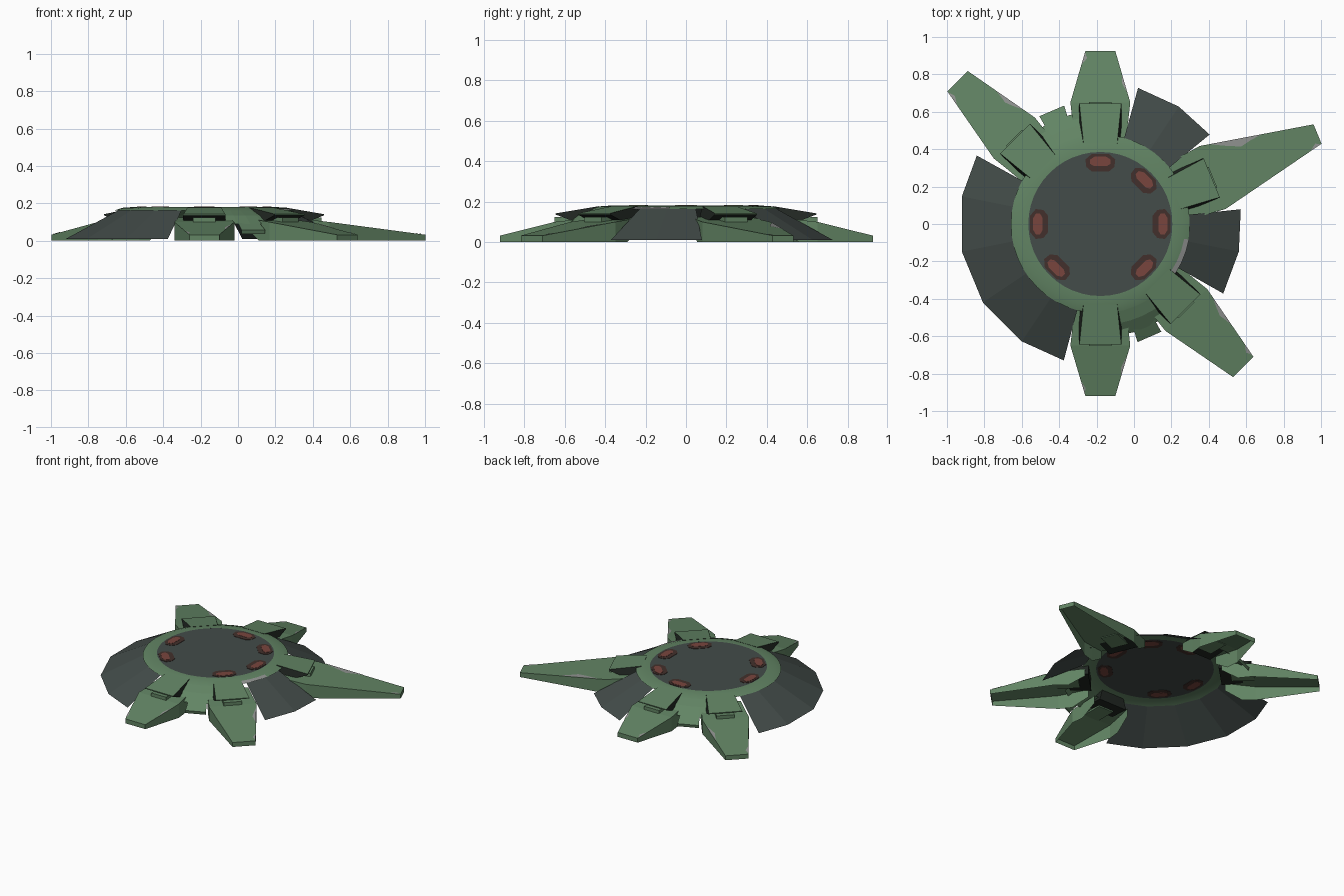
import bpy, bmesh, math
from mathutils import Vector

if "Cube" in bpy.data.objects:
    bpy.data.objects.remove(bpy.data.objects["Cube"])

CX = -0.18  # the round hull sits left of the overall centre


def material(name, rgb):
    m = bpy.data.materials.new(name)
    m.diffuse_color = (*rgb, 1)
    m.use_nodes = True
    m.node_tree.nodes["Principled BSDF"].inputs["Base Color"].default_value = m.diffuse_color
    return m


GREEN = material("hull green", (0.122, 0.232, 0.127))
GREY = material("dark grey", (0.056, 0.072, 0.067))
BLACK = material("slot black", (0.015, 0.02, 0.016))
BROWN = material("scorched brown", (0.055, 0.03, 0.025))
RED = material("glow red", (0.19, 0.06, 0.048))
CHIP = material("bare metal", (0.28, 0.29, 0.28))


def polar(r, a, z):
    return Vector((CX + r * math.cos(math.radians(a)), r * math.sin(math.radians(a)), z))


def local(angle, r, p, z):
    """Point r along an arm direction and p sideways (left positive)."""
    t = math.radians(angle)
    return Vector((CX + r * math.cos(t) - p * math.sin(t), r * math.sin(t) + p * math.cos(t), z))


def build(name, verts, faces, mats, closed=False, rule=None, smooth=False):
    bm = bmesh.new()
    vs = [bm.verts.new(v) for v in verts]
    for f in faces:
        bm.faces.new([vs[i] for i in f])
    bmesh.ops.recalc_face_normals(bm, faces=bm.faces)
    bm.normal_update()
    if not closed and sum(f.normal.z * f.calc_area() for f in bm.faces) < 0:
        bmesh.ops.reverse_faces(bm, faces=bm.faces)
        bm.normal_update()
    for f in bm.faces:
        f.smooth = smooth
        if rule:
            f.material_index = rule(f)
    me = bpy.data.meshes.new(name)
    bm.to_mesh(me)
    bm.free()
    for m in mats:
        me.materials.append(m)
    ob = bpy.data.objects.new(name, me)
    bpy.context.collection.objects.link(ob)
    return ob


def band(name, profile, angles, mat, smooth=False):
    """Open strip swept round the hull through the given angles."""
    n = len(profile)
    verts = [polar(r, a, z) for a in angles for r, z in profile]
    faces = [(i * n + j, i * n + j + 1, (i + 1) * n + j + 1, (i + 1) * n + j)
             for i in range(len(angles) - 1) for j in range(n - 1)]
    return build(name, verts, faces, [mat], smooth=smooth)


def prism(name, angle, outline, z0, z1, mat):
    """Thin plate from an (r, p) outline."""
    n = len(outline)
    verts = [local(angle, r, p, z) for z in (z0, z1) for r, p in outline]
    faces = [tuple(range(n)), tuple(range(n, 2 * n))]
    faces += [(i, (i + 1) % n, n + (i + 1) % n, n + i) for i in range(n)]
    return build(name, verts, faces, [mat], closed=True)


# Hull: round roof disc and the green ring around it
build("roof_disc", [polar(0.387, i * 7.5, 0.179) for i in range(48)], [tuple(range(48))], [GREY])
band("hull_ring", [(0.385, 0.18), (0.44, 0.176), (0.478, 0.163)],
     [i * 7.5 for i in range(49)], GREEN, smooth=True)

# Reactor ports: thin plates set through the roof disc
for a in (0, 45, 90, 180, 225, 315):
    prism("port_surround", a, [(0.375, -0.045), (0.375, 0.045), (0.345, 0.08), (0.305, 0.075),
                               (0.28, 0.045), (0.28, -0.045), (0.305, -0.075), (0.345, -0.08)],
          0.177, 0.1815, BROWN)
    prism("port_glow", a, [(0.36, -0.03), (0.36, 0.03), (0.345, 0.055), (0.322, 0.055), (0.31, 0.035),
                           (0.31, -0.035), (0.322, -0.055), (0.345, -0.055)],
          0.176, 0.183, RED)

# Sixteen-sided skirt, only three pieces of it left
SKIRT = [(0.468, 0.163), (0.755, 0.01)]
band("skirt_left", SKIRT, [151, 168.75, 191.25, 213.75, 236.25, 255], GREY)
band("skirt_back_right", SKIRT, [39.3, 56.25, 74.5], GREY)
band("skirt_right", SKIRT, [-29.5, -11.25, 6], GREY)

# Green hull slopes between arms, each with a torn remnant
for a0, a1, b0, b1 in ((-80, -52, -72.5, -60.5), (100, 125, 107, 119.5)):
    band("hull_slope", [(0.47, 0.163), (0.54, 0.135), (0.605, 0.09)],
         [a0 + (a1 - a0) * i / 4 for i in range(5)], GREEN)
    band("torn_remnant", [(0.59, 0.1), (0.662, 0.057), (0.655, 0.035)], [b0, b1], GREEN)
band("ring_wear", [(0.455, 0.1735), (0.481, 0.165)], [-34, -26, -18, -10], CHIP)

# Arms: angle, tip radius, base half width, tip half width
ARMS = {"front": (270, 0.92, 0.16, 0.08), "back": (90, 0.925, 0.16, 0.08),
        "back_left": (135, 1.08, 0.155, 0.077), "front_right": (-45, 1.08, 0.158, 0.077),
        "long": (22.5, 1.257, 0.182, 0.056)}
BASE_R = 0.65


def arm(name, ang, tip, wb, wt):
    # hollow shell: roof, two walls and a tip
    rows = [(0.45, wb - 0.02, 0.125, 0.07), (0.56, wb - 0.01, 0.11, 0.0),
            (BASE_R, wb, 0.1, 0.0), (tip, wt, 0.032, 0.0)]
    verts = []
    for r, w, zt, zb in rows:
        verts += [local(ang, r, -w, zb), local(ang, r, -w, zt), local(ang, r, w, zt), local(ang, r, w, zb)]
    faces = [(i * 4 + j, i * 4 + j + 1, i * 4 + j + 5, i * 4 + j + 4) for i in range(3) for j in range(3)]
    faces.append((12, 13, 14, 15))
    build(name + "_arm", verts, faces, [GREEN])

    # visor hood over the root: green top, dark recess and sides
    prof = [(0.43, 0.178, 0.09), (0.645, 0.142, 0.112), (0.645, 0.136, 0.114),
            (0.57, 0.108, 0.112), (0.43, 0.1, 0.112)]
    verts = [local(ang, r, s * w, z) for s in (-1, 1) for r, z, w in prof]
    faces = [(0, 1, 2, 3, 4), (5, 6, 7, 8, 9)] + [(i, (i + 1) % 5, 5 + (i + 1) % 5, 5 + i) for i in range(5)]
    out = local(ang, 1, 0, 0) - local(ang, 0, 0, 0)
    build(name + "_visor", verts, faces, [GREEN, BLACK], closed=True,
          rule=lambda f: 0 if f.normal.z > 0.5 or (f.normal.z > -0.2 and f.normal.dot(out) > 0.5) else 1)
    # cannon block in the slot
    prism(name + "_slot_block", ang, [(0.5, -0.06), (0.652, -0.06), (0.652, 0.06), (0.5, 0.06)],
          0.095, 0.123, GREEN)


def chip(name, side, ra, rb, depth):
    # worn paint along one edge of an arm roof
    ang, tip, wb, wt = ARMS[name]
    verts = []
    for t, d in ((0, 0), (0.3, 0.6), (0.55, 1), (0.75, 0.5), (1, 0)):
        r = ra + (rb - ra) * t
        k = (r - BASE_R) / (tip - BASE_R)
        verts.append(local(ang, r, side * (wb + (wt - wb) * k - d * depth), 0.1 - 0.068 * k + 0.002))
    build(name + "_wear", verts, [(0, 1, 2, 3, 4)], [CHIP])


for key, spec in ARMS.items():
    arm(key, *spec)

for c in (("long", 1, 0.7, 0.98, 0.045), ("long", -1, 1.19, 1.255, 0.02),
          ("back_left", -1, 0.72, 0.9, 0.025), ("back_left", 1, 0.99, 1.075, 0.02),
          ("front_right", 1, 0.7, 0.88, 0.025), ("front_right", 1, 1.0, 1.07, 0.02),
          ("front", 1, 0.7, 0.82, 0.014), ("front", -1, 0.84, 0.91, 0.014),
          ("back", -1, 0.7, 0.8, 0.014), ("back", 1, 0.85, 0.92, 0.02)):
    chip(*c)
